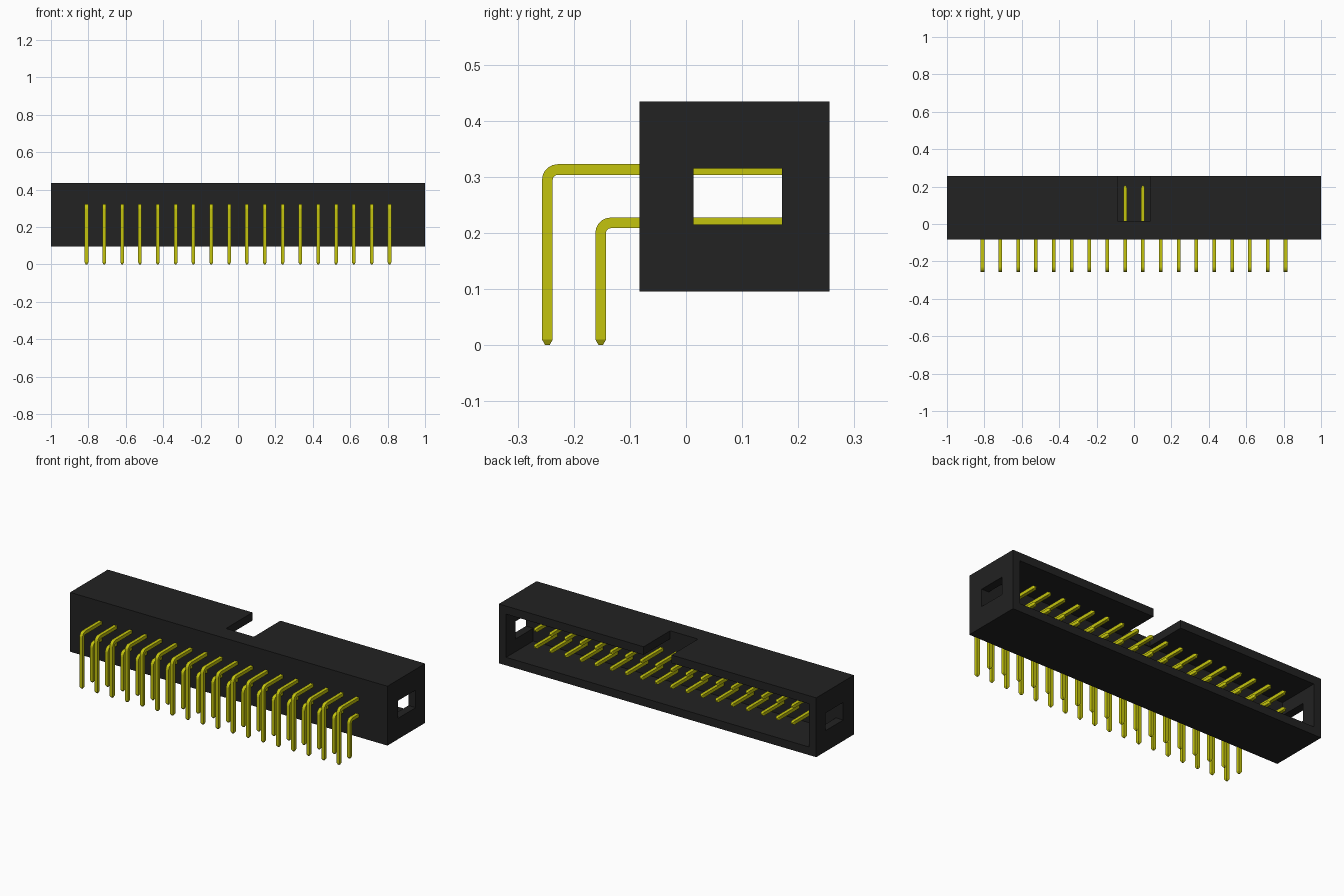
import bpy, bmesh, math
from mathutils import Vector

if "Cube" in bpy.data.objects:
    bpy.data.objects.remove(bpy.data.objects["Cube"])


def material(name, color):
    m = bpy.data.materials.new(name)
    m.use_nodes = True
    m.diffuse_color = (*color, 1)
    m.node_tree.nodes["Principled BSDF"].inputs["Base Color"].default_value = (*color, 1)
    return m


black = material("black plastic", (0.016, 0.016, 0.016))
gold = material("yellow metal", (0.55, 0.55, 0.004))


def make_object(name, bm, mat):
    bmesh.ops.recalc_face_normals(bm, faces=bm.faces)
    mesh = bpy.data.meshes.new(name)
    bm.to_mesh(mesh)
    bm.free()
    mesh.materials.append(mat)
    obj = bpy.data.objects.new(name, mesh)
    bpy.context.collection.objects.link(obj)
    return obj


def block(name, low, high):
    low, high = Vector(low), Vector(high)
    bm = bmesh.new()
    bmesh.ops.create_cube(bm, size=1)
    for v in bm.verts:
        v.co = (low + high) / 2 + v.co * (high - low)
    return make_object(name, bm, black)


# Housing shell: hollow box open at the back
FRONT, BACK, BOTTOM, TOP = -0.083, 0.256, 0.096, 0.434
WALL, FLOOR = 0.046, 0.013
housing = block("housing", (-1, FRONT, BOTTOM), (1, BACK, TOP))

cutters = [
    block("cavity_cutter", (WALL - 1, FLOOR, BOTTOM + WALL), (1 - WALL, BACK + 0.1, TOP - WALL)),
    block("key_notch_cutter", (-0.088, FLOOR + 0.004, 0.3), (0.088, BACK + 0.2, TOP + 0.1)),
    block("end_window_cutter", (-1.1, FLOOR, 0.215), (1.1, 0.171, 0.315)),
]
bpy.context.view_layer.objects.active = housing
for cutter in cutters:
    cutter.hide_render = True
    mod = housing.modifiers.new(cutter.name, "BOOLEAN")
    mod.operation, mod.solver, mod.object = "DIFFERENCE", "EXACT", cutter
    bpy.ops.object.modifier_apply(modifier=mod.name)
    bpy.data.objects.remove(cutter)

# Bent square pins, one arrayed row per height
PINS, PITCH, HALF, BEND, TAPER = 18, 0.0953, 0.0095, 0.018, 0.01


def pin_row(name, y, z):
    # Each section: position (y, z), angle of the section normal, half width
    sections = [(y, 0, 0, HALF * 0.4), (y, TAPER, 0, HALF)]
    for i in range(6):
        a = math.pi / 2 * i / 5
        sections.append((y + BEND * (1 - math.cos(a)), z - BEND * (1 - math.sin(a)), a, HALF))
    sections += [(0.205 - TAPER, z, math.pi / 2, HALF), (0.205, z, math.pi / 2, HALF * 0.4)]

    bm = bmesh.new()
    rings = []
    for sy, sz, a, h in sections:
        out = Vector((0, -math.cos(a), math.sin(a))) * h
        side = Vector((h, 0, 0))
        center = Vector((-PITCH * (PINS - 1) / 2, sy, sz))
        rings.append([bm.verts.new(center + p) for p in
                      (out + side, out - side, -out - side, -out + side)])
    for r, s in zip(rings, rings[1:]):
        for i in range(4):
            j = (i + 1) % 4
            bm.faces.new((r[i], r[j], s[j], s[i]))
    bm.faces.new(rings[0])
    bm.faces.new(rings[-1])
    row = make_object(name, bm, gold)
    array = row.modifiers.new("repeat", "ARRAY")
    array.count = PINS
    array.use_relative_offset = False
    array.use_constant_offset = True
    array.constant_offset_displace = (PITCH, 0, 0)


pin_row("upper_pins", -0.247, 0.313)
pin_row("lower_pins", -0.152, 0.218)
